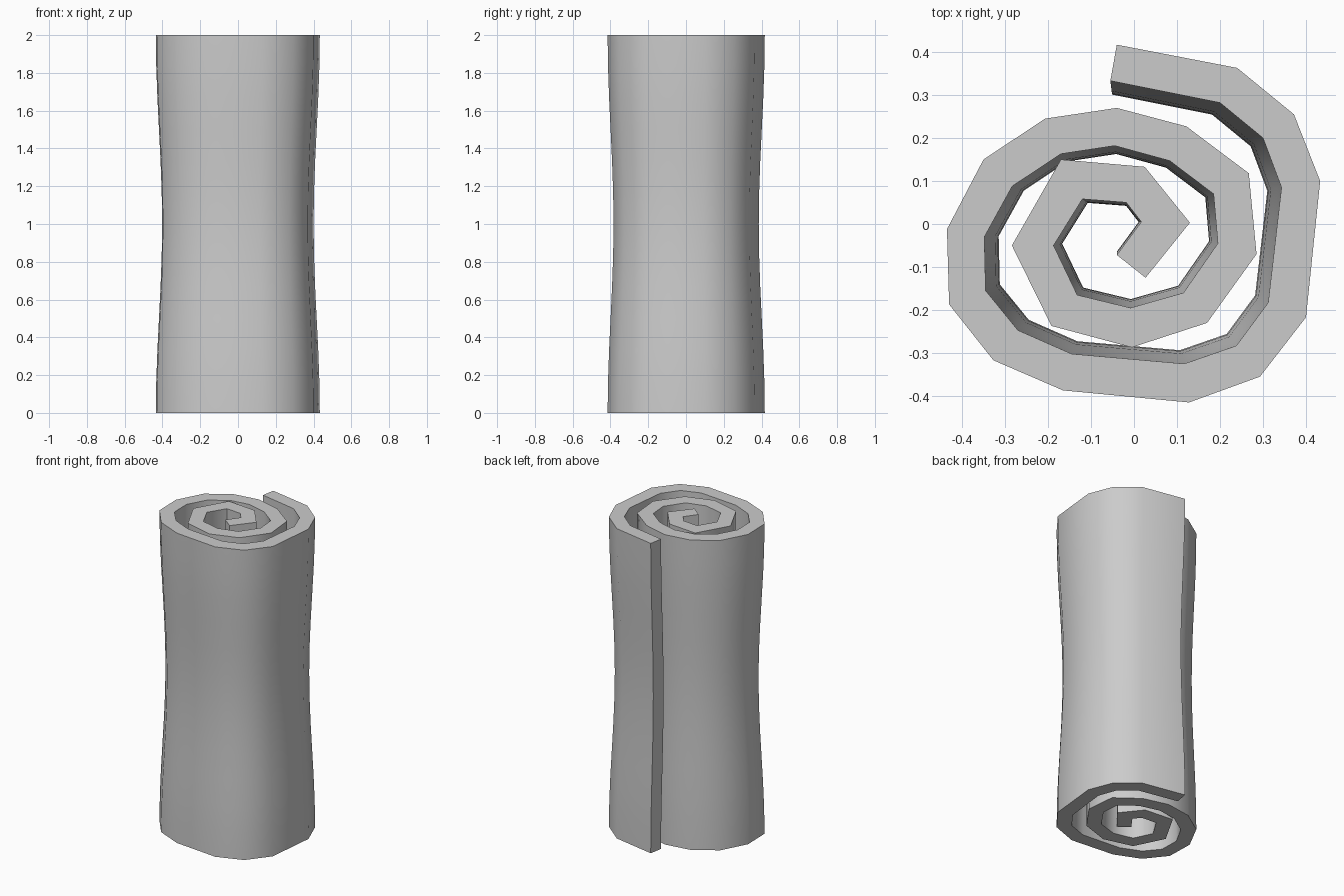
import bpy, bmesh, math

if "Cube" in bpy.data.objects:
    bpy.data.objects.remove(bpy.data.objects["Cube"])

# Spiral cross-section, from the loose outer end to the centre: (outer x, y, inner x, y)
SPIRAL = [
    (-.04, .417, -.055, .333), (.24, .363, .20, .282), (.372, .255, .30, .20),
    (.433, .10, .343, .085), (.40, -.217, .312, -.183), (.293, -.355, .238, -.283),
    (.128, -.415, .117, -.325), (-.165, -.387, -.145, -.302), (-.327, -.317, -.27, -.247),
    (-.43, -.187, -.345, -.155), (-.435, -.012, -.348, -.03), (-.35, .15, -.283, .088),
    (-.207, .245, -.17, .163), (-.04, .27, -.045, .182), (.122, .227, .083, .147),
    (.267, .118, .185, .07), (.285, -.07, .195, -.045), (.17, -.23, .115, -.16),
    (-.005, -.287, -.008, -.195), (-.192, -.237, -.132, -.165), (-.284, -.05, -.187, -.05),
    (-.17, .15, -.12, .058), (.025, .133, -.018, .05), (.13, .003, .017, .005),
    (.027, -.125, -.04, -.072),
]
HEIGHT, LEVELS, PINCH = 2.0, 12, 0.085

bm = bmesh.new()
rings = []
for k in range(LEVELS + 1):
    t = k / LEVELS
    # The waist pulls the roll's centreline in, at constant sheet thickness
    s = 1 - PINCH * math.sin(math.pi * t) ** 2
    outer, inner = [], []
    for ox, oy, ix, iy in SPIRAL:
        dx, dy = (ox + ix) / 2 * (s - 1), (oy + iy) / 2 * (s - 1)
        outer.append(bm.verts.new((ox + dx, oy + dy, HEIGHT * t)))
        inner.append(bm.verts.new((ix + dx, iy + dy, HEIGHT * t)))
    rings.append((outer, inner))

# Walls around the closed spiral outline
for (o0, i0), (o1, i1) in zip(rings, rings[1:]):
    low, high = o0 + i0[::-1], o1 + i1[::-1]
    for j in range(len(low)):
        n = (j + 1) % len(low)
        bm.faces.new((low[j], low[n], high[n], high[j]))

# Flat ends, one quad per spiral segment
for o, i in (rings[0], rings[-1]):
    for j in range(len(o) - 1):
        bm.faces.new((o[j], o[j + 1], i[j + 1], i[j]))

bmesh.ops.recalc_face_normals(bm, faces=bm.faces)
mesh = bpy.data.meshes.new("rolled_sheet")
bm.to_mesh(mesh)
bm.free()
roll = bpy.data.objects.new("rolled_sheet", mesh)
bpy.context.collection.objects.link(roll)
bpy.context.view_layer.objects.active = roll
roll.select_set(True)
bpy.ops.object.shade_smooth_by_angle(angle=math.radians(60))
